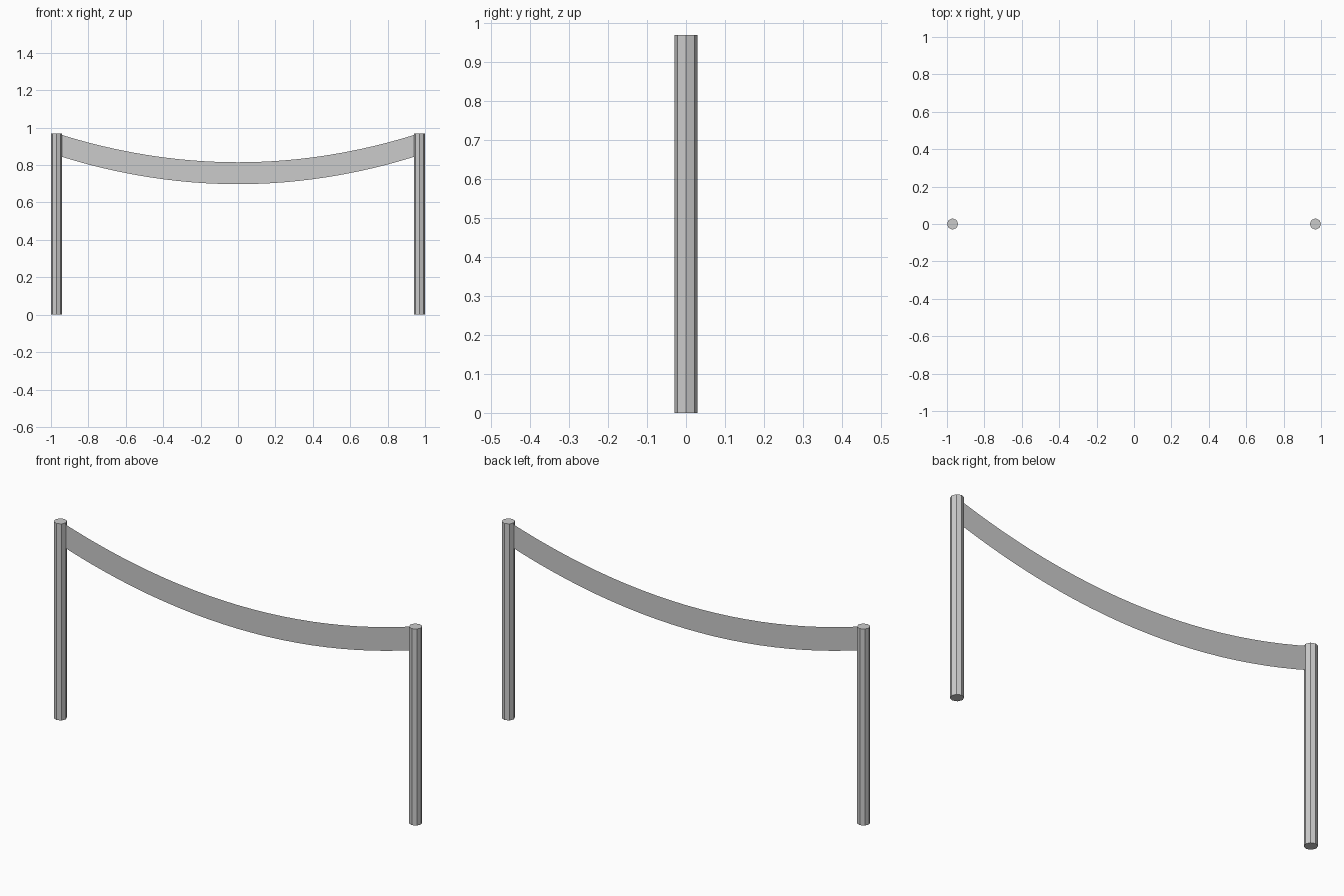
import bpy, bmesh

if "Cube" in bpy.data.objects:
    bpy.data.objects.remove(bpy.data.objects["Cube"])

POST_X, POST_R, HEIGHT = 0.97, 0.03, 0.97
SEGMENTS = 24

# Two octagonal posts
for side, name in ((-1, "left_post"), (1, "right_post")):
    bpy.ops.mesh.primitive_cylinder_add(
        vertices=8, radius=POST_R, depth=HEIGHT,
        location=(side * POST_X, 0, HEIGHT / 2))
    bpy.context.object.name = name

# Sagging single-sheet banner between the post centres
bm = bmesh.new()
columns = []
for i in range(SEGMENTS + 1):
    t = 2 * i / SEGMENTS - 1
    rise = 0.155 * t * t
    columns.append([bm.verts.new((t * POST_X, 0, z + rise)) for z in (0.698, 0.815)])
for a, b in zip(columns, columns[1:]):
    bm.faces.new((a[0], b[0], b[1], a[1]))
mesh = bpy.data.meshes.new("banner")
bm.to_mesh(mesh)
bm.free()
bpy.context.collection.objects.link(bpy.data.objects.new("banner", mesh))
